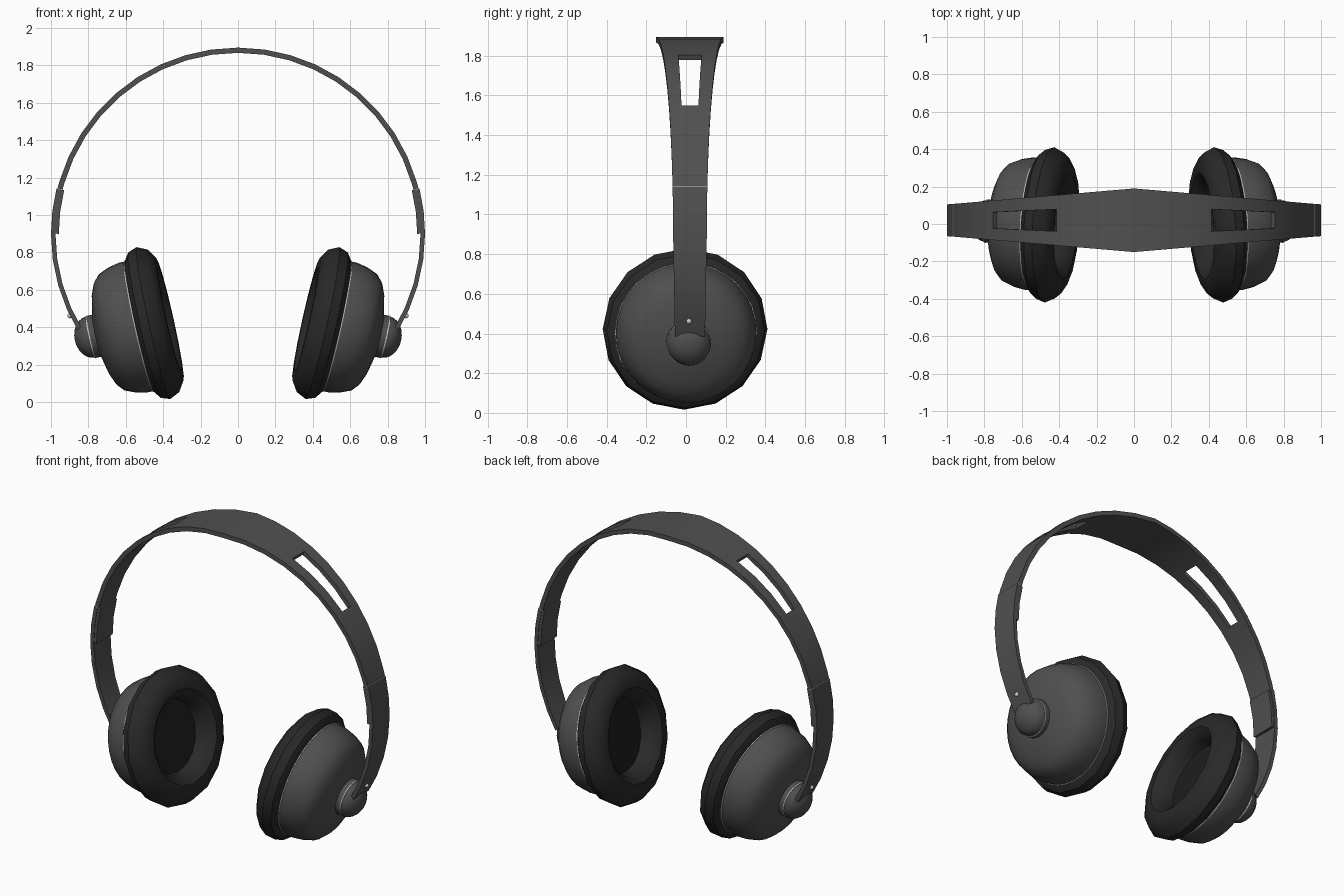
import bpy, bmesh, math
from mathutils import Vector, Matrix

if "Cube" in bpy.data.objects:
    bpy.data.objects.remove(bpy.data.objects["Cube"])


def material(name, rgb):
    mat = bpy.data.materials.new(name)
    mat.use_nodes = True
    mat.diffuse_color = (*rgb, 1)
    mat.node_tree.nodes["Principled BSDF"].inputs["Base Color"].default_value = (*rgb, 1)
    return mat


GREY = material("dark grey plastic", (0.08, 0.08, 0.08))
BLACK = material("black padding", (0.022, 0.022, 0.022))
MESH = material("black speaker cloth", (0.013, 0.013, 0.013))
SILVER = material("silver trim", (0.6, 0.6, 0.6))

BAND_Y, BAND_Z = 0.02, 0.9


def finish(name, bm, mat, matrix=None, thickness=0):
    """Turn a bmesh into a shaded object, thickened if asked."""
    mesh = bpy.data.meshes.new(name)
    bm.to_mesh(mesh)
    bm.free()
    mesh.materials.append(mat)
    obj = bpy.data.objects.new(name, mesh)
    bpy.context.collection.objects.link(obj)
    if matrix:
        obj.matrix_world = matrix
    bpy.ops.object.select_all(action='DESELECT')
    obj.select_set(True)
    bpy.context.view_layer.objects.active = obj
    if thickness:
        mod = obj.modifiers.new("Thickness", 'SOLIDIFY')
        mod.thickness = thickness
        mod.offset = 0
        bpy.ops.object.modifier_apply(modifier=mod.name)
    bpy.ops.object.shade_smooth_by_angle(angle=math.radians(35))
    return obj


def lathe(name, profile, steps, mat, matrix):
    """Spin (radius, height) points around the local z axis."""
    bm = bmesh.new()
    verts = [bm.verts.new((r, 0, h)) for r, h in profile]
    edges = [bm.edges.new(pair) for pair in zip(verts, verts[1:])]
    bmesh.ops.spin(bm, geom=verts + edges, cent=(0, 0, 0), axis=(0, 0, 1),
                   angle=math.tau, steps=steps)
    bmesh.ops.remove_doubles(bm, verts=bm.verts, dist=0.0005)
    bmesh.ops.recalc_face_normals(bm, faces=bm.faces)
    return finish(name, bm, mat, matrix)


def half_width(angle):
    """The strap narrows evenly from the crown, then more gently below."""
    if angle < 0:
        return 0.085 + 0.018 * math.sin(angle)
    return 0.17 - 0.085 * abs(math.cos(angle))


def strap(name, angles, inner, outer, mat, slots=(), scale=1.0):
    """Curved strip along the head arc, open between each pair of slot steps."""
    bm = bmesh.new()
    radius = (inner + outer) / 2
    rows = []
    for deg in angles:
        a = math.radians(deg)
        w = half_width(a if deg <= 90 else math.pi - a) * scale
        s = 0.079 - 0.048 * abs(math.cos(a))
        rows.append([bm.verts.new((radius * math.cos(a), BAND_Y + y,
                                   BAND_Z + radius * math.sin(a)))
                     for y in (-w, -s, s, w)])
    for i, (low, high) in enumerate(zip(rows, rows[1:])):
        for j in range(3):
            if j == 1 and any(start <= i < end for start, end in slots):
                continue
            bm.faces.new((low[j], low[j + 1], high[j + 1], high[j]))
    return finish(name, bm, mat, thickness=outer - inner)


# Headband with a long slot on each side of the crown
STEP = 8.2
band_angles = [14] + [90 + STEP * k for k in range(-9, 10)] + [166]
strap("headband", band_angles, 0.967, 0.995, GREY, slots=((4, 7), (13, 16)))

# Ear cup profiles: (radius, distance outward from the seam)
SHELL = [(0, 0), (0.355, 0), (0.355, 0.03), (0.343, 0.09), (0.318, 0.15),
         (0.28, 0.183), (0.22, 0.208), (0.1, 0.235), (0, 0.24)]
CUSHION = [(0.2, -0.004), (0.36, -0.004), (0.398, -0.03), (0.416, -0.08),
           (0.39, -0.135), (0.335, -0.17), (0.285, -0.17), (0.25, -0.145),
           (0.225, -0.1), (0.22, -0.04), (0.2, -0.004)]
CLOTH = [(0, -0.06), (0.223, -0.06), (0.223, -0.04), (0, -0.04)]
BASE = [(0, 0.2), (0.115, 0.2), (0.115, 0.262), (0, 0.262)]
DOME = [(0, 0.266)] + [(0.112 * math.cos(t * math.pi / 12), 0.266 + 0.085 * math.sin(t * math.pi / 12))
                       for t in range(7)]


def ring(radius, height):
    return [(radius - 0.02, height - 0.003), (radius, height - 0.003),
            (radius, height + 0.003), (radius - 0.02, height + 0.003),
            (radius - 0.02, height - 0.003)]


for side, label in ((1, "left"), (-1, "right")):
    def mirrored(angles):
        return [a if side > 0 else 180 - a for a in angles]

    # Lower arm, its inner sleeve and the joint line
    strap(label + "_arm", mirrored([-31, -24, -16, -8, 0, 7, 14]), 0.976, 1.0, GREY)
    strap(label + "_inner_sleeve", mirrored([0, 7, 14]), 0.958, 0.98, GREY, scale=0.96)
    strap(label + "_joint_line", mirrored([13.9, 14.15]), 0.97, 0.999, SILVER)

    # Screw near the foot of the arm
    a = math.radians(-26)
    bm = bmesh.new()
    bmesh.ops.create_uvsphere(bm, u_segments=12, v_segments=8, radius=0.014)
    finish(label + "_screw", bm, SILVER, Matrix.Translation(
        (side * math.cos(a), BAND_Y - 0.005, BAND_Z + math.sin(a))))

    # Ear cup, tilted so that its outer side faces slightly down
    outward = Vector((side * 0.976, 0.06, -0.217))
    frame = (Matrix.Translation((side * 0.53, 0, 0.405))
             @ outward.to_track_quat('Z', 'Y').to_matrix().to_4x4())
    lathe(label + "_cup_shell", SHELL, 32, GREY, frame)
    lathe(label + "_ear_cushion", CUSHION, 16, BLACK, frame)
    lathe(label + "_speaker_cloth", CLOTH, 16, MESH, frame)
    lathe(label + "_cup_seam", ring(0.359, -0.001), 32, SILVER, frame)
    lathe(label + "_pivot_base", BASE, 24, GREY, frame)
    lathe(label + "_pivot_seam", ring(0.1165, 0.264), 24, SILVER, frame)
    lathe(label + "_pivot_dome", DOME, 24, GREY, frame)
